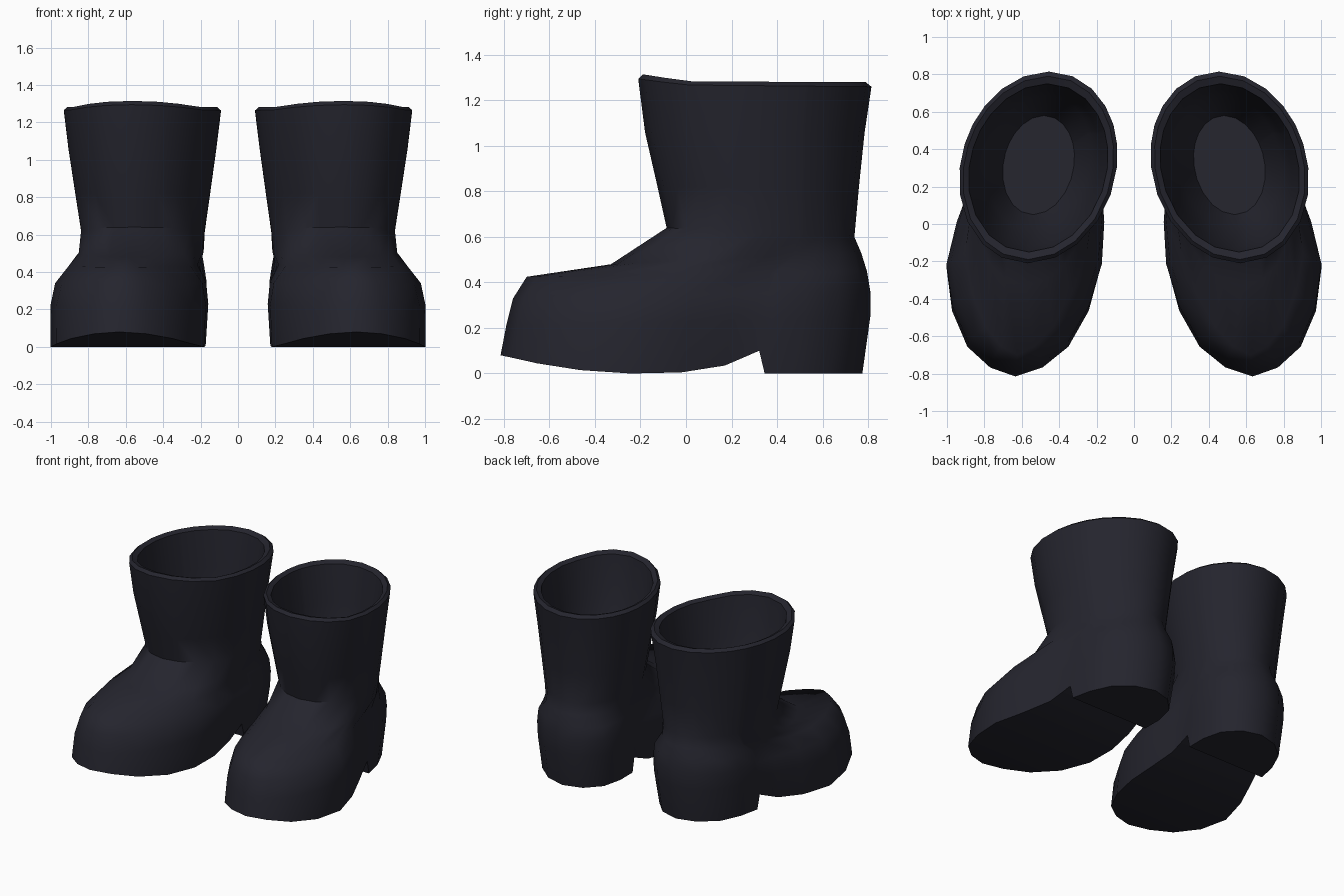
import bpy, bmesh, math

if "Cube" in bpy.data.objects:
    bpy.data.objects.remove(bpy.data.objects["Cube"])

leather = bpy.data.materials.new("black leather")
leather.diffuse_color = (0.018, 0.018, 0.027, 1)
leather.use_nodes = True
leather.node_tree.nodes["Principled BSDF"].inputs["Base Color"].default_value = leather.diffuse_color

# stations from toe (0) to heel (1), with sole half-widths and sole heights
S = [0, .03, .1, .22, .36, .5, .62, .715, .73, .82, .91, .975, 1]
FOOT_W = [0, .14, .27, .365, .41, .385, .34, .315, .315, .30, .25, .14, 0]
SOLE_Z = [.08, .07, .045, .015, 0, .005, .035, .10, 0, 0, 0, 0, 0]
N = len(S)

bm = bmesh.new()


def ring(yf, yb, zf, zb, wf, wb, foot=False, bump=0, sole=False):
    """Closed loop: front point, outer side, back point, inner side."""
    outer, inner = [], []
    for i, s in enumerate(S):
        y = yf + (yb - yf) * s
        z = SOLE_Z[i] if sole else zf + (zb - zf) * s + bump * max(0, 1 - s / .2)
        w = wf + (wb - wf) * s
        w *= FOOT_W[i] if foot else math.sqrt(max(0, 1 - (2 * s - 1) ** 2))
        cx = .545 - .11 * y
        if foot:
            cx += .02 * max(0, 1 - abs(y + .25) / .5)
        outer.append(bm.verts.new((cx + w, y, z)))
        if 0 < i < N - 1:
            inner.append(bm.verts.new((cx - w, y, z)))
    return outer + inner[::-1]


def cap(r):
    n = len(r)
    for i in range(N - 1):
        q = [r[i], r[i + 1], r[(n - i - 1) % n], r[(n - i) % n]]
        bm.faces.new(list(dict.fromkeys(q)))


rings = [
    # foot and heel
    ring(-.815, .775, 0, 0, 1, 1, foot=True, sole=True),
    ring(-.79, .81, .21, .25, .98, 1.07, foot=True),
    ring(-.76, .81, .33, .36, .88, 1.1, foot=True),
    ring(-.70, .795, .425, .45, .62, 1.1, foot=True),
    # instep and ankle
    ring(-.33, .77, .48, .53, .32, .34),
    ring(-.085, .74, .64, .60, .33, .33),
    # shaft
    ring(-.125, .76, .82, .82, .36, .36),
    ring(-.18, .785, 1.06, 1.06, .395, .395),
    ring(-.21, .815, 1.27, 1.26, .42, .42, bump=.025),
    # rim
    ring(-.19, .79, 1.285, 1.28, .40, .40, bump=.03),
    ring(-.15, .75, 1.27, 1.265, .37, .37, bump=.03),
    # lining
    ring(-.12, .72, 1.0, 1.0, .33, .33),
    ring(-.03, .69, .68, .68, .28, .28),
    ring(.05, .58, .48, .45, .19, .19),
]
for a, b in zip(rings, rings[1:]):
    for i in range(len(a)):
        j = (i + 1) % len(a)
        bm.faces.new((a[i], a[j], b[j], b[i]))
cap(rings[0])
cap(rings[-1])
bmesh.ops.recalc_face_normals(bm, faces=bm.faces)

mesh = bpy.data.meshes.new("boots")
bm.to_mesh(mesh)
bm.free()
mesh.materials.append(leather)
boots = bpy.data.objects.new("boots", mesh)
bpy.context.collection.objects.link(boots)
bpy.context.view_layer.objects.active = boots
boots.select_set(True)
bpy.ops.object.shade_smooth_by_angle(angle=math.radians(50))

# second boot
mirror = boots.modifiers.new("pair", 'MIRROR')
mirror.use_axis = (True, False, False)
mirror.use_mirror_merge = False
